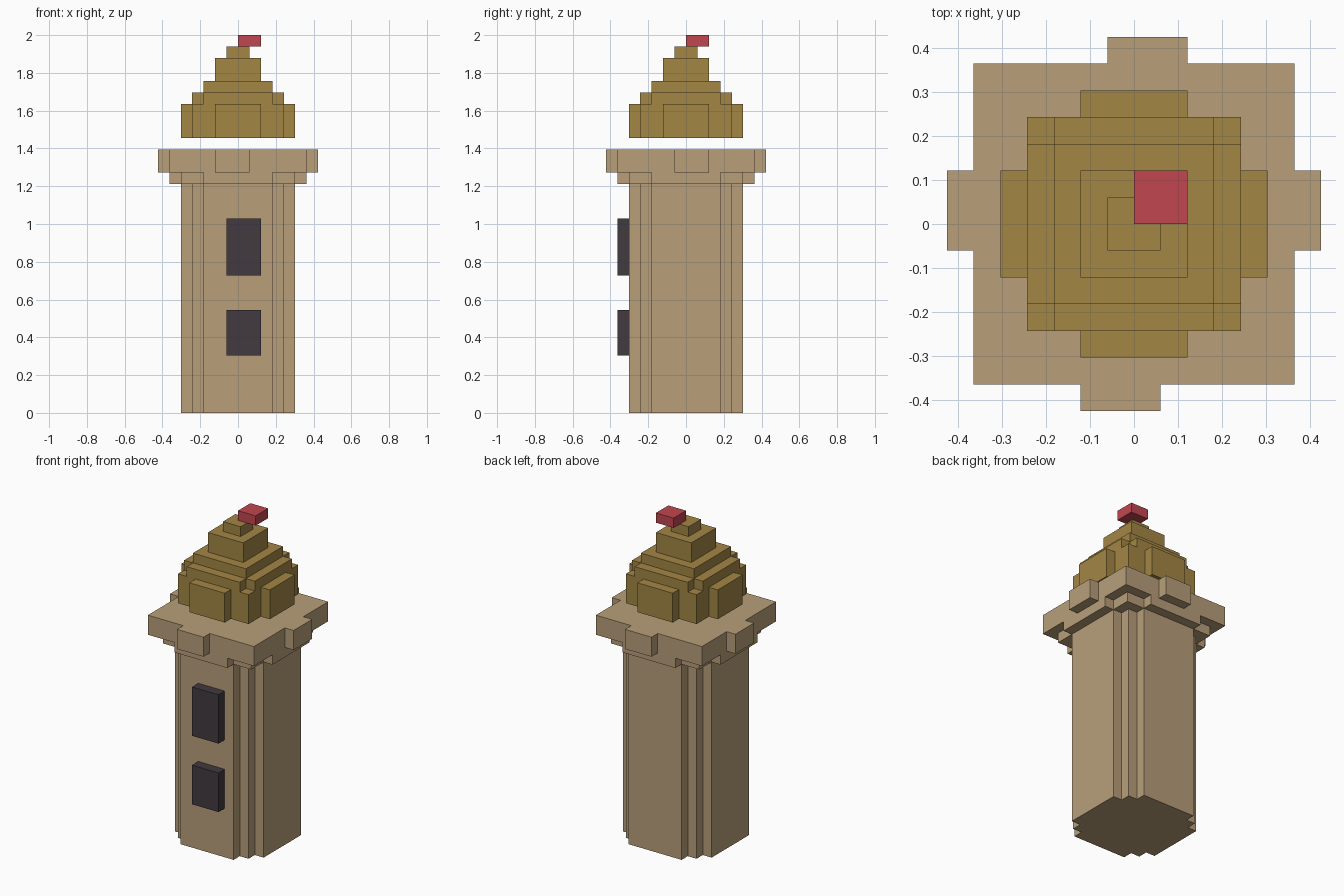
import bpy, bmesh

if "Cube" in bpy.data.objects:
    bpy.data.objects.remove(bpy.data.objects["Cube"], do_unlink=True)

U = 2 / 33  # one block


def material(name, rgb):
    m = bpy.data.materials.new(name)
    m.use_nodes = True
    m.diffuse_color = (*rgb, 1)
    bsdf = next(n for n in m.node_tree.nodes if n.type == 'BSDF_PRINCIPLED')
    bsdf.inputs["Base Color"].default_value = (*rgb, 1)
    return m


stone = material("sandstone", (0.479, 0.347, 0.195))
ochre = material("ochre_roof", (0.366, 0.238, 0.058))
red = material("red_flag", (0.533, 0.061, 0.078))
dark = material("dark_window", (0.054, 0.042, 0.051))


def prism(name, outline, z0, z1, mat):
    """Extrude an outline, in block units, from z0 to z1."""
    bm = bmesh.new()
    base = bm.faces.new([bm.verts.new((x * U, y * U, z0 * U)) for x, y in outline])
    top = bmesh.ops.extrude_face_region(bm, geom=[base])["geom"]
    bmesh.ops.translate(bm, vec=(0, 0, (z1 - z0) * U),
                        verts=[g for g in top if isinstance(g, bmesh.types.BMVert)])
    bmesh.ops.recalc_face_normals(bm, faces=bm.faces)
    mesh = bpy.data.meshes.new(name)
    bm.to_mesh(mesh)
    bm.free()
    mesh.materials.append(mat)
    obj = bpy.data.objects.new(name, mesh)
    bpy.context.collection.objects.link(obj)
    return obj


def box(x0, x1, y0, y1):
    return [(x0, y0), (x1, y0), (x1, y1), (x0, y1)]


def stepped(corners):
    """Closed stepped outline from the outer corners of one quadrant."""
    quad = []
    for i, c in enumerate(corners):
        quad.append(c)
        if i + 1 < len(corners):
            quad.append((corners[i + 1][0], c[1]))  # inner corner
    back = quad[::-1]
    return (quad + [(-x, y) for x, y in back]
            + [(-x, -y) for x, y in quad] + [(x, -y) for x, y in back])


# Tower shaft and collar
prism("shaft", stepped([(5, 3), (4, 4), (3, 5)]), 0, 20, stone)
prism("collar", stepped([(6, 3), (5, 5), (3, 6)]), 20, 21, stone)

# Parapet slab with a tab on every side
slab = [(-6, -6), (-2, -6), (-2, -7), (1, -7), (1, -6), (6, -6),
        (6, -1), (7, -1), (7, 2), (6, 2), (6, 6),
        (2, 6), (2, 7), (-1, 7), (-1, 6), (-6, 6),
        (-6, 2), (-7, 2), (-7, -1), (-6, -1)]
prism("parapet_slab", slab, 21, 23, stone)

# Windows on the front
for name, z0, z1 in (("lower_window", 5, 9), ("upper_window", 12, 17)):
    prism(name, box(-1, 2, -6, -5), z0, z1, dark)

# Floating stepped roof
tiers = [([(5, 2), (4, 4), (2, 5)], 24, 27),
         ([(4, 3), (3, 4)], 27, 28),
         ([(3, 3)], 28, 29),
         ([(2, 2)], 29, 31),
         ([(1, 1)], 31, 32)]
for i, (corners, z0, z1) in enumerate(tiers, 1):
    prism(f"roof_tier_{i}", stepped(corners), z0, z1, ochre)

# Flag block on the peak
prism("flag", box(0, 2, 0, 2), 32, 33, red)
